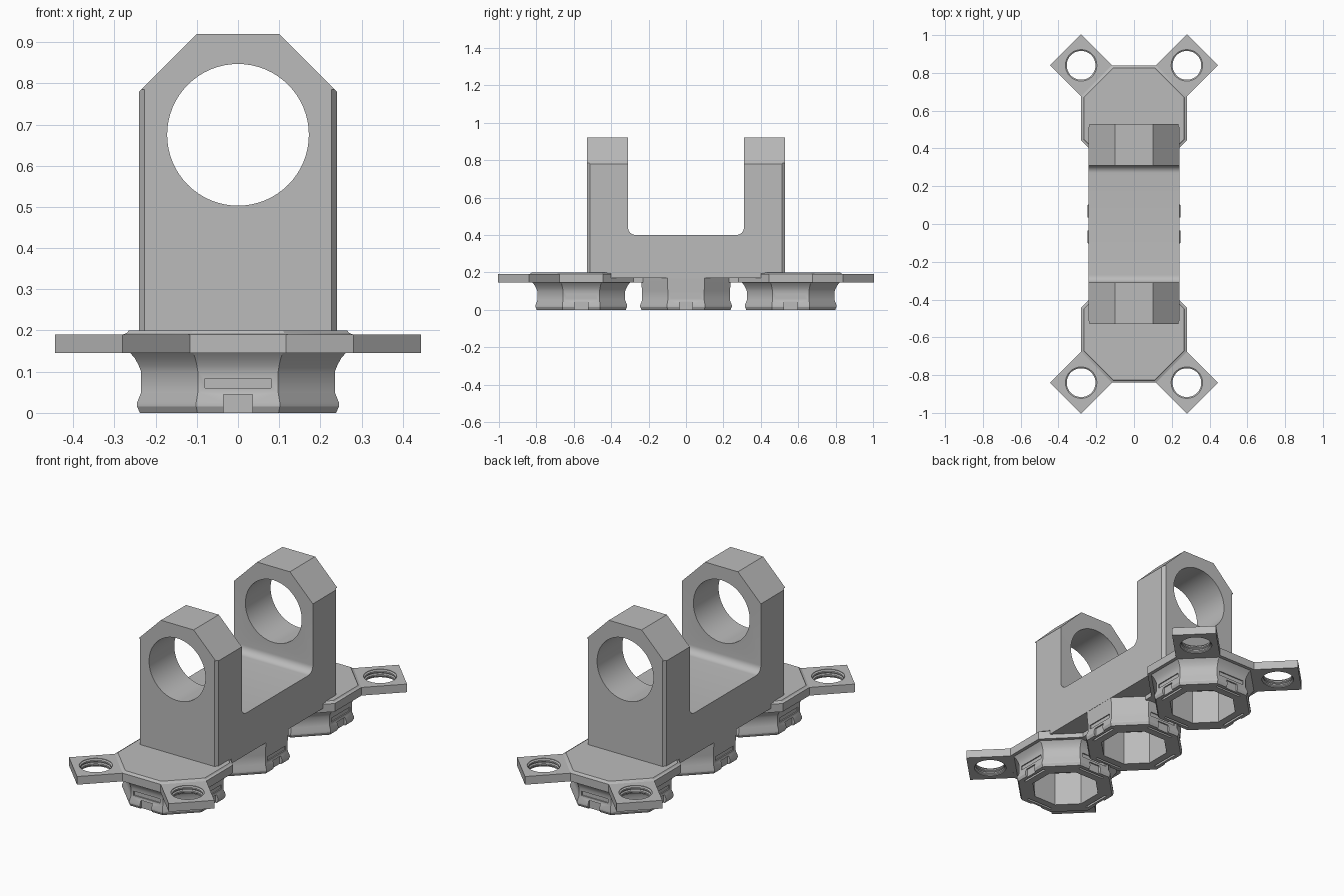
import bpy
import bmesh
import math
from mathutils import Matrix, Vector

if "Cube" in bpy.data.objects:
    bpy.data.objects.remove(bpy.data.objects["Cube"])

grey = bpy.data.materials.new("plain grey")
grey.use_nodes = True
grey.diffuse_color = (0.5, 0.5, 0.5, 1)
grey.node_tree.nodes["Principled BSDF"].inputs["Base Color"].default_value = (0.5, 0.5, 0.5, 1)

PITCH = 0.56
BORE = 0.165
BORE_TOP = 0.19


def make_object(name, bm):
    bmesh.ops.recalc_face_normals(bm, faces=bm.faces)
    mesh = bpy.data.meshes.new(name)
    bm.to_mesh(mesh)
    bm.free()
    mesh.materials.append(grey)
    obj = bpy.data.objects.new(name, mesh)
    bpy.context.collection.objects.link(obj)
    return obj


def add_loft(bm, sections):
    """Skin a stack of closed sections and cap both ends."""
    rings = [[bm.verts.new(p) for p in s] for s in sections]
    for a, b in zip(rings, rings[1:]):
        for i in range(len(a)):
            j = (i + 1) % len(a)
            bm.faces.new((a[i], a[j], b[j], b[i]))
    bm.faces.new(rings[0])
    bm.faces.new(rings[-1])


def ring(apothem, z, y=0, sides=8):
    radius = apothem / math.cos(math.pi / sides)
    angles = [(i + 0.5) * math.tau / sides for i in range(sides)]
    return [(radius * math.cos(a), y + radius * math.sin(a), z) for a in angles]


def add_box(bm, low, high, matrix):
    low, high = Vector(low), Vector(high)
    size = Matrix.Diagonal((*(high - low), 1))
    bmesh.ops.create_cube(bm, size=1, matrix=matrix @ Matrix.Translation((low + high) / 2) @ size)


def cut(obj, bm):
    """Subtract a temporary solid and discard it."""
    tool = make_object("cutter", bm)
    tool.hide_render = True
    mod = obj.modifiers.new("cut", "BOOLEAN")
    mod.operation = "DIFFERENCE"
    mod.solver = "EXACT"
    mod.object = tool
    bpy.context.view_layer.objects.active = obj
    bpy.ops.object.modifier_apply(modifier=mod.name)
    bpy.data.objects.remove(tool)


def smooth(obj):
    bpy.ops.object.select_all(action="DESELECT")
    obj.select_set(True)
    bpy.context.view_layer.objects.active = obj
    bpy.ops.object.shade_smooth_by_angle(angle=math.radians(25))


# Hollow octagonal cups: bore, rim, waisted wall, then flange
bore = [(BORE, BORE_TOP), (BORE, 0)]
wall = [(0.238, 0), (0.245, 0.015), (0.245, 0.025), (0.235, 0.05), (0.235, 0.1)]
flared = [(0.241, 0.115), (0.25, 0.132), (0.261, 0.145)]
flange = [(0.28, 0.145), (0.28, 0.19), (0.27, 0.194), (0.265, 0.2)]
straight = [(0.239, 0.15), (0.239, 0.21)]

for name, y, top in (("front_cup", -PITCH, flared + flange),
                     ("middle_cup", 0, straight),
                     ("back_cup", PITCH, flared + flange)):
    bm = bmesh.new()
    add_loft(bm, [ring(a, z, y) for a, z in bore + wall + top])
    cup = make_object(name, bm)
    # Clip window, bottom notch and rim slit on the four square sides
    bm = bmesh.new()
    for quarter in range(4):
        turn = Matrix.Translation((0, y, 0)) @ Matrix.Rotation(quarter * math.pi / 2, 4, "Z")
        add_box(bm, (0.229, -0.08, 0.06), (0.26, 0.08, 0.083), turn)
        add_box(bm, (0.23, -0.035, -0.01), (0.26, 0.035, 0.045), turn)
        add_box(bm, (0.205, -0.08, -0.01), (0.217, 0.08, 0.1), turn)
    cut(cup, bm)
    smooth(cup)

# Thin web joining the cups below the cradle
bm = bmesh.new()
for s in (-1, 1):
    add_box(bm, (-0.115, s * 0.28 - 0.05, 0.145), (0.115, s * 0.28 + 0.05, 0.18), Matrix())
make_object("cup_web", bm)

# Diagonal screw tabs with grooved holes
for x_name, sx in (("right", -1), ("left", 1)):
    for y_name, sy in (("front", -1), ("back", 1)):
        outline = [(0.116, 0.28), (0.28, 0.444), (0.444, 0.28), (0.28, 0.116)]
        outline = [(sx * x, sy * (PITCH + y)) for x, y in outline]
        bm = bmesh.new()
        add_loft(bm, [[(x, y, z) for x, y in outline] for z in (0.145, 0.19)])
        tab = make_object(f"{y_name}_{x_name}_tab", bm)
        hole = [(0.083, 0.14), (0.083, 0.15), (0.076, 0.155), (0.076, 0.163),
                (0.083, 0.167), (0.083, 0.17), (0.076, 0.174), (0.076, 0.182),
                (0.083, 0.187), (0.083, 0.2)]
        centre = Matrix.Translation((sx * 0.28, sy * 0.84, 0))
        bm = bmesh.new()
        add_loft(bm, [[centre @ Vector(p) for p in ring(r, z, 0, 40)] for r, z in hole])
        cut(tab, bm)
        smooth(tab)

# Cradle: chamfered block across x, extruded along y
profile = [(-0.24, 0.17), (0.24, 0.17), (0.24, 0.78), (0.1, 0.92), (-0.1, 0.92), (-0.24, 0.78)]
bm = bmesh.new()
add_loft(bm, [[(x, y, z) for x, z in profile] for y in (-0.53, 0.53)])
cradle = make_object("cradle", bm)

# Small chamfers on the four upright corners
bm = bmesh.new()
for sx in (-1, 1):
    for sy in (-1, 1):
        corner = [(0.219, 0.54), (0.25, 0.54), (0.25, 0.499)]
        add_loft(bm, [[(sx * x, sy * y, z) for x, y in corner] for z in (0.1, 0.785)])
cut(cradle, bm)

# Saddle opening with rounded lower corners
opening = [(0.31, 1), (-0.31, 1)]
for cy, start in ((-0.27, math.pi), (0.27, 1.5 * math.pi)):
    for i in range(9):
        a = start + i * math.pi / 16
        opening.append((cy + 0.04 * math.cos(a), 0.44 + 0.04 * math.sin(a)))
bm = bmesh.new()
add_loft(bm, [[(x, y, z) for y, z in opening] for x in (-0.3, 0.3)])
cut(cradle, bm)

# Round bore through both uprights
bm = bmesh.new()
circle = [(0.172 * math.cos(i * math.tau / 64), 0.675 + 0.172 * math.sin(i * math.tau / 64))
          for i in range(64)]
add_loft(bm, [[(x, y, z) for x, z in circle] for y in (-0.6, 0.6)])
cut(cradle, bm)

# Keep the cup hollows clear of the block
bm = bmesh.new()
for y in (-PITCH, 0, PITCH):
    add_loft(bm, [ring(BORE, z, y) for z in (0.1, BORE_TOP)])
cut(cradle, bm)

# Trim the block's overhang so it sits on the end flanges
bm = bmesh.new()
for s in (-1, 1):
    add_box(bm, (-0.3, s * 0.5 - 0.1, 0.1), (0.3, s * 0.5 + 0.1, 0.195), Matrix())
cut(cradle, bm)
smooth(cradle)
